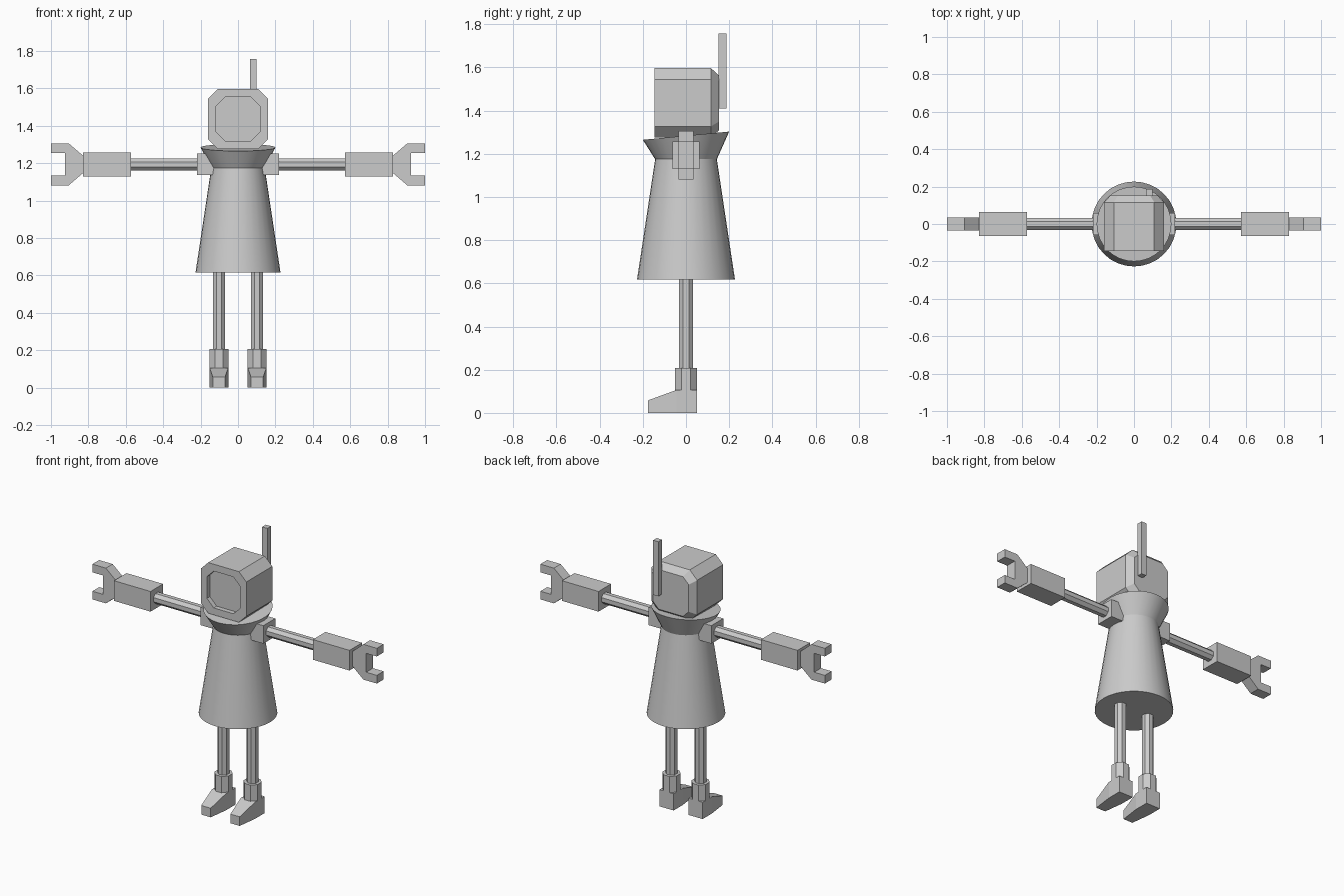
import bpy, bmesh
from math import sin, cos, pi, radians

if "Cube" in bpy.data.objects:
    bpy.data.objects.remove(bpy.data.objects["Cube"])


def loft(name, rings):
    """Skin matching closed rings in order and cap both ends."""
    bm = bmesh.new()
    loops = [[bm.verts.new(p) for p in ring] for ring in rings]
    n = len(loops[0])
    for a, b in zip(loops, loops[1:]):
        for i in range(n):
            j = (i + 1) % n
            bm.faces.new((a[i], a[j], b[j], b[i]))
    bm.faces.new(loops[0])
    bm.faces.new(loops[-1])
    bmesh.ops.recalc_face_normals(bm, faces=bm.faces)
    me = bpy.data.meshes.new(name)
    bm.to_mesh(me)
    bm.free()
    ob = bpy.data.objects.new(name, me)
    bpy.context.collection.objects.link(ob)
    return ob


def box(name, x0, x1, y0, y1, z0, z1):
    return loft(name, [[(x0, y0, z), (x1, y0, z), (x1, y1, z), (x0, y1, z)] for z in (z0, z1)])


def circle(r, n, phase=0.0):
    return [(r * cos(2 * pi * i / n + phase), r * sin(2 * pi * i / n + phase)) for i in range(n)]


def octagon(half):
    """Octagon with flats at distance half from the centre."""
    return circle(half / cos(pi / 8), 8, pi / 8)


def chamfered(y, hx, hz, cut, zc=1.436):
    q = [(hx, hz - cut), (hx - cut, hz), (cut - hx, hz), (-hx, hz - cut),
         (-hx, cut - hz), (cut - hx, -hz), (hx - cut, -hz), (hx, cut - hz)]
    return [(x, y, zc + z) for x, z in q]


# Flared body with a tilted collar
body = loft("body", [[(x, y, z + tilt * y) for x, y in circle(r, 32)]
                     for r, z, tilt in ((0.227, 0.617, 0), (0.143, 1.175, 0), (0.2, 1.284, 0.095))])
bpy.context.view_layer.objects.active = body
body.select_set(True)
bpy.ops.object.shade_smooth_by_angle(angle=radians(30))

# Head with chamfered back and recessed screen
head = loft("head", [chamfered(0.153, 0.126, 0.126, 0.04),
                     chamfered(0.116, 0.16, 0.161, 0.052),
                     chamfered(-0.145, 0.16, 0.161, 0.052),
                     chamfered(-0.145, 0.117, 0.117, 0.048),
                     chamfered(-0.115, 0.117, 0.117, 0.048)])

# Antenna behind the head
box("antenna", 0.064, 0.1, 0.151, 0.187, 1.41, 1.757)

ARM_Z = 1.194
for side, s in (("right", -1), ("left", 1)):
    # Shoulder, arm rod and forearm
    box(side + "_shoulder", s * 0.08, s * 0.22, -0.06, 0.06, 1.137, 1.251)
    loft(side + "_upper_arm", [[(s * x, a, ARM_Z + b) for a, b in octagon(0.032)] for x in (0.2, 0.6)])
    box(side + "_forearm", s * 0.571, s * 0.828, -0.063, 0.063, 1.13, 1.258)

    # Forked gripper hand
    upper = [(0.925, 0.06), (1.0, 0.06), (1.0, 0.112), (0.905, 0.112), (0.828, 0.046)]
    fork = upper + [(x, -z) for x, z in reversed(upper)]
    loft(side + "_hand", [[(s * x, y, ARM_Z + z) for x, z in fork] for y in (-0.034, 0.034)])

    # Leg, ankle and tapered foot
    cx = s * 0.102
    for part, half, z0, z1 in (("leg", 0.032, 0.15, 0.65), ("ankle", 0.05, 0.09, 0.208)):
        loft(f"{side}_{part}", [[(cx + x, y, z) for x, y in octagon(half)] for z in (z0, z1)])
    loft(side + "_foot", [[(cx - w, y, 0), (cx + w, y, 0), (cx + w, y, h), (cx - w, y, h)]
                          for y, w, h in ((0.05, 0.05, 0.106), (-0.045, 0.05, 0.106), (-0.176, 0.033, 0.058))])
